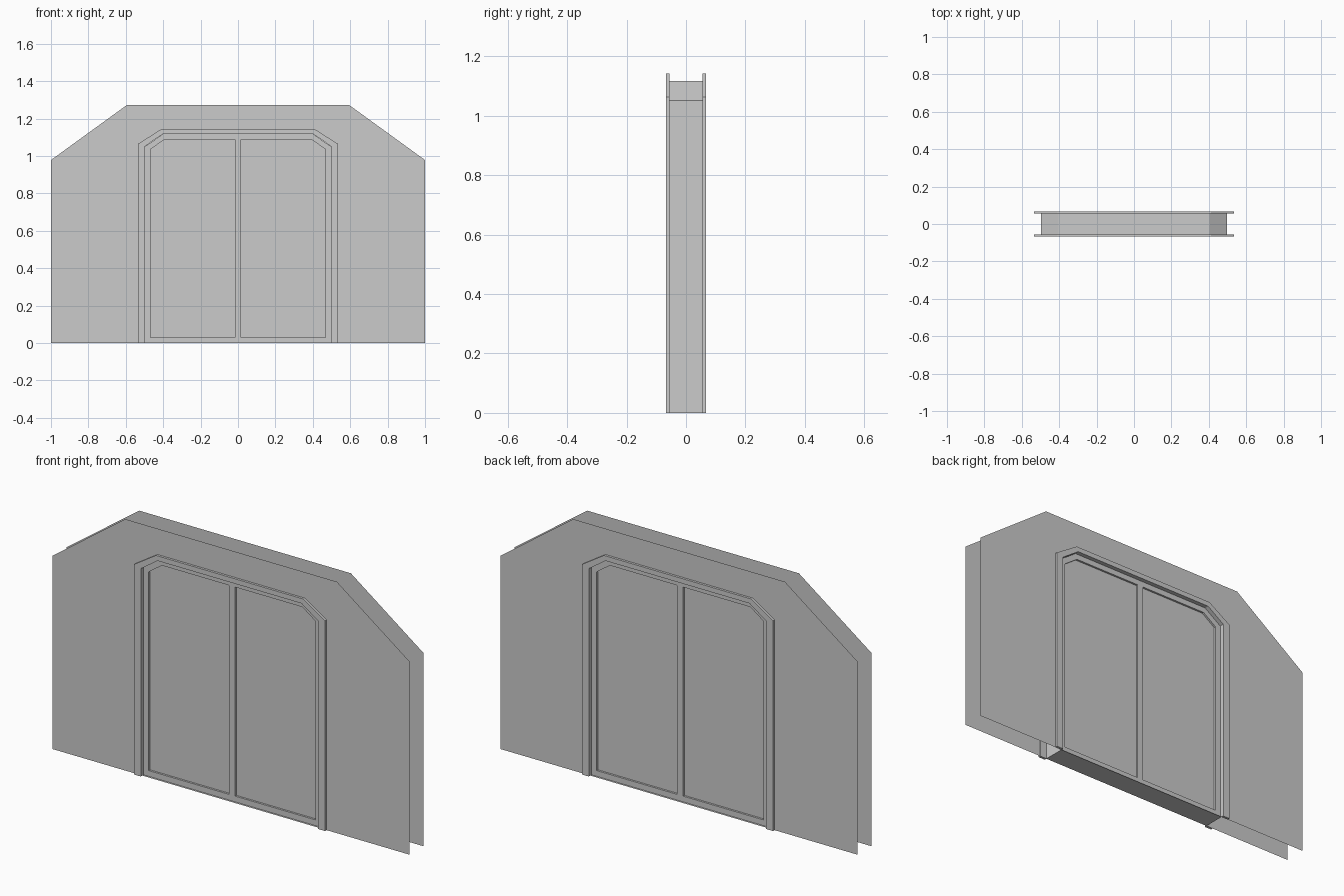
import bpy, bmesh

if "Cube" in bpy.data.objects:
    bpy.data.objects.remove(bpy.data.objects["Cube"])

WALL_Y, TRIM_Y, FRAME_Y, PANEL_Y = 0.056, 0.068, 0.047, 0.037


def arch(half, shoulder, top_half, top, base=0.0):
    """Chamfered doorway outline, left foot to right foot, as (x, z)."""
    left = [(-half, base), (-half, shoulder), (-top_half, top)]
    return left + [(-x, z) for x, z in reversed(left)]


def finish(name, bm):
    me = bpy.data.meshes.new(name)
    bm.to_mesh(me)
    bm.free()
    ob = bpy.data.objects.new(name, me)
    bpy.context.collection.objects.link(ob)
    return ob


def extrude(bm, y):
    """Turn the flat sheet in bm into a solid reaching to depth y."""
    ret = bmesh.ops.extrude_face_region(bm, geom=bm.faces[:], use_keep_orig=True)
    for v in ret["geom"]:
        if isinstance(v, bmesh.types.BMVert):
            v.co.y = y
    bmesh.ops.recalc_face_normals(bm, faces=bm.faces)


def face_outward(f, y):
    f.normal_update()
    if f.normal.y * y < 0:
        f.normal_flip()


def band(name, outer, inner, y0, y1=None, closed=False):
    """Strip of quads between two outlines, optionally made solid."""
    bm = bmesh.new()
    a = [bm.verts.new((x, y0, z)) for x, z in outer]
    b = [bm.verts.new((x, y0, z)) for x, z in inner]
    n = len(a)
    for i in range(n if closed else n - 1):
        j = (i + 1) % n
        face_outward(bm.faces.new((a[i], a[j], b[j], b[i])), y0)
    if y1 is not None:
        extrude(bm, y1)
    return finish(name, bm)


def plate(name, pts, y0, y1=None):
    """Flat polygon facing outward, optionally made solid."""
    bm = bmesh.new()
    face_outward(bm.faces.new([bm.verts.new((x, y0, z)) for x, z in pts]), y0)
    if y1 is not None:
        extrude(bm, y1)
    return finish(name, bm)


wall = arch(1.0, 0.978, 0.593, 1.273)
trim = arch(0.535, 1.064, 0.412, 1.142)
opening = arch(0.497, 1.052, 0.403, 1.117)
frame = arch(0.496, 1.051, 0.4025, 1.116, base=0.001)
pane = arch(0.467, 1.036, 0.393, 1.088, base=0.03)

# Both faces of the doorway: wall sheet, raised trim, door frame, panels, mullion
for side, s in (("front", -1), ("back", 1)):
    band(side + "_wall", wall, opening, s * WALL_Y)
    band(side + "_trim", trim, opening, s * TRIM_Y, s * (WALL_Y - 0.001))
    band(side + "_door_frame", frame, pane, s * FRAME_Y, s * PANEL_Y, closed=True)
    plate(side + "_door_panel", pane, s * PANEL_Y)
    bar = [(-0.017, 0.03), (-0.017, 1.088), (0.017, 1.088), (0.017, 0.03)]
    plate(side + "_mullion", bar, s * FRAME_Y, s * PANEL_Y)

# Jamb and head lining joining the two walls
bm = bmesh.new()
a = [bm.verts.new((x, -WALL_Y, z)) for x, z in opening]
b = [bm.verts.new((x, WALL_Y, z)) for x, z in opening]
for i in range(5):
    f = bm.faces.new((a[i], a[i + 1], b[i + 1], b[i]))
    f.normal_update()
    if f.normal.dot(f.calc_center_median()) < 0:
        f.normal_flip()
finish("doorway_lining", bm)

# Threshold closing the underside of the doorway
bm = bmesh.new()
bm.faces.new([bm.verts.new(p) for p in (
    (-0.497, -WALL_Y, 0), (-0.497, WALL_Y, 0), (0.497, WALL_Y, 0), (0.497, -WALL_Y, 0))])
finish("threshold", bm)
